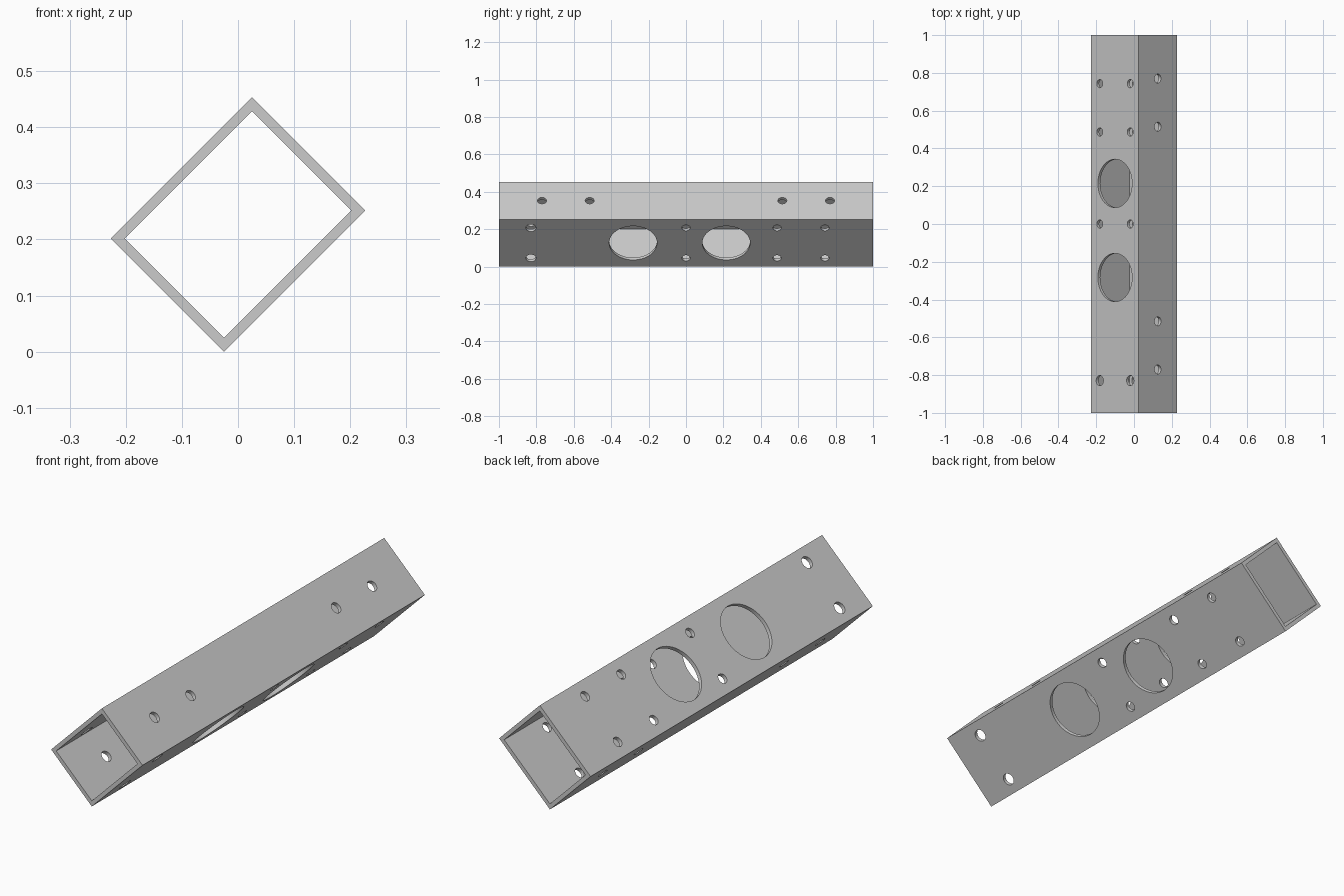
import bpy
import bmesh
from math import radians
from mathutils import Matrix

cube = bpy.data.objects.get("Cube")
if cube:
    bpy.data.objects.remove(cube, do_unlink=True)

WIDTH, HEIGHT, LENGTH, WALL = 0.356, 0.285, 2.0, 0.0177

metal = bpy.data.materials.new("light_grey_metal")
metal.use_nodes = True
metal.diffuse_color = (0.6, 0.6, 0.6, 1)
metal.node_tree.nodes["Principled BSDF"].inputs["Base Color"].default_value = (0.6, 0.6, 0.6, 1)


def make_object(name, bm):
    bmesh.ops.recalc_face_normals(bm, faces=bm.faces)
    mesh = bpy.data.meshes.new(name)
    bm.to_mesh(mesh)
    bm.free()
    obj = bpy.data.objects.new(name, mesh)
    bpy.context.collection.objects.link(obj)
    mesh.materials.append(metal)
    return obj


def rectangle_loop(bm, w, h, y):
    return [bm.verts.new((sx * w / 2, y, sz * h / 2))
            for sx, sz in ((-1, -1), (1, -1), (1, 1), (-1, 1))]


def drill(target, holes, axis):
    """Drill (across, along, radius) holes straight through both walls."""
    bm = bmesh.new()
    turn = Matrix.Rotation(radians(90), 4, "Y") if axis == "X" else Matrix()
    for across, along, radius in holes:
        place = (0, along, across) if axis == "X" else (across, along, 0)
        bmesh.ops.create_cone(bm, cap_ends=True, segments=48, radius1=radius,
                              radius2=radius, depth=0.6,
                              matrix=Matrix.Translation(place) @ turn)
    cutter = make_object("hole_cutter", bm)
    cutter.hide_render = True
    mod = target.modifiers.new("holes", "BOOLEAN")
    mod.operation, mod.solver, mod.object = "DIFFERENCE", "EXACT", cutter
    bpy.context.view_layer.objects.active = target
    bpy.ops.object.modifier_apply(modifier=mod.name)
    bpy.data.objects.remove(cutter, do_unlink=True)


# Open-ended rectangular tube
bm = bmesh.new()
loops = []
for y in (-LENGTH / 2, LENGTH / 2):
    loops.append((rectangle_loop(bm, WIDTH, HEIGHT, y),
                  rectangle_loop(bm, WIDTH - 2 * WALL, HEIGHT - 2 * WALL, y)))
(front_out, front_in), (back_out, back_in) = loops
for a, b in ((front_out, back_out), (front_in, back_in),
             (front_out, front_in), (back_out, back_in)):
    for i in range(4):
        j = (i + 1) % 4
        bm.faces.new((a[i], a[j], b[j], b[i]))
tube = make_object("rectangular_tube", bm)

# Large lightening holes and paired bolt holes through the wide walls
wide_holes = [(0, -0.283, 0.128), (0, 0.215, 0.128)]
for along, radius in ((-0.829, 0.027), (0, 0.022), (0.487, 0.022), (0.743, 0.022)):
    wide_holes += [(side * 0.114, along, radius) for side in (-1, 1)]
drill(tube, wide_holes, "Z")

# Single centre holes through the narrow walls
drill(tube, [(0, side * along, 0.024) for side in (-1, 1) for along in (0.515, 0.77)], "X")

# Rest the tube on its long lower edge, turned by an eighth
lift = (WIDTH + HEIGHT) / 2 * 0.5 ** 0.5
tube.data.transform(Matrix.Translation((0, 0, lift)) @ Matrix.Rotation(radians(-45), 4, "Y"))

bpy.ops.object.select_all(action="DESELECT")
tube.select_set(True)
bpy.context.view_layer.objects.active = tube
bpy.ops.object.shade_smooth_by_angle(angle=radians(30))
